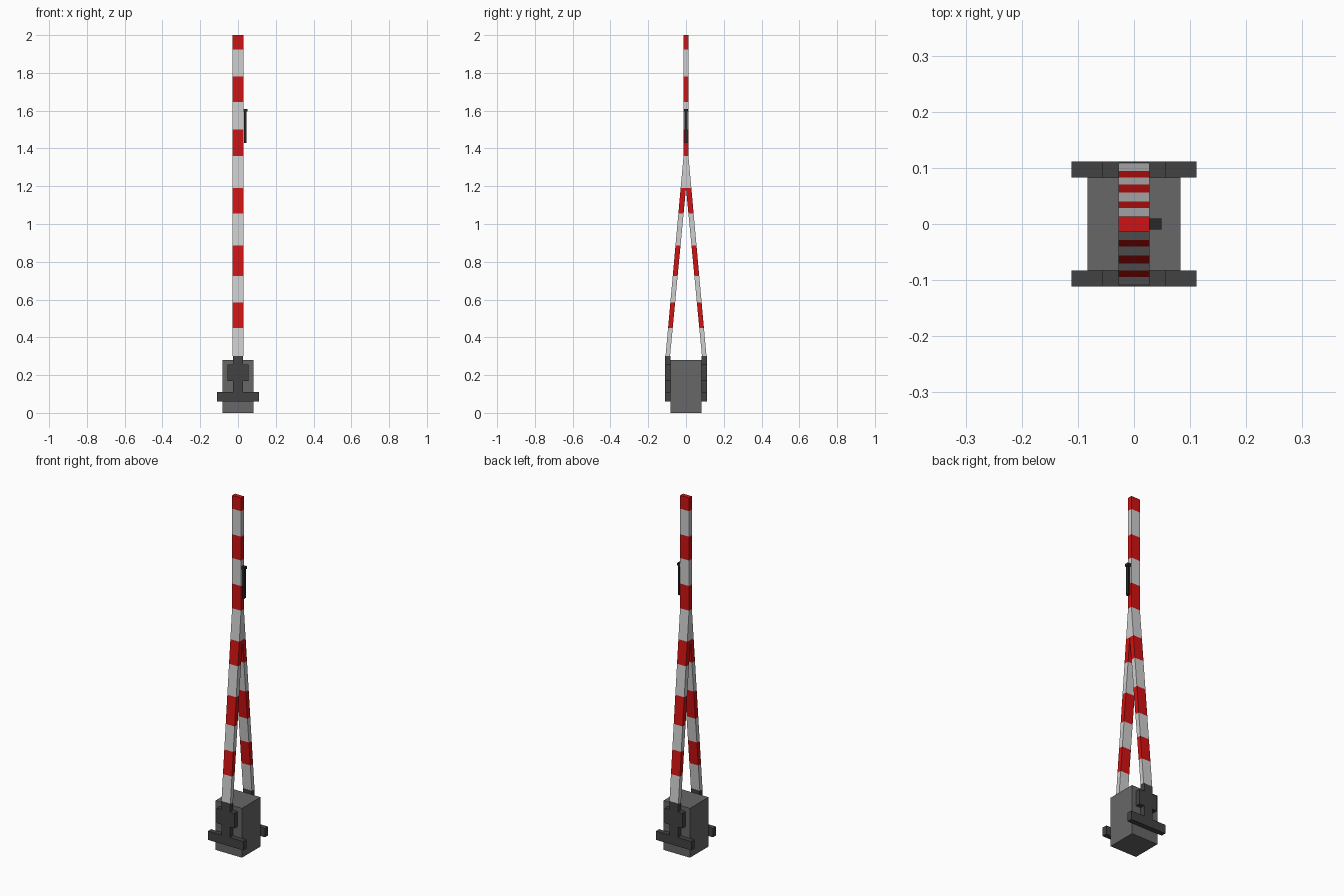
import bpy, bmesh

cube = bpy.data.objects.get("Cube")
if cube:
    bpy.data.objects.remove(cube, do_unlink=True)


def material(name, r, g, b):
    m = bpy.data.materials.new(name)
    m.use_nodes = True
    m.diffuse_color = (r, g, b, 1)
    bsdf = m.node_tree.nodes["Principled BSDF"]
    bsdf.inputs["Base Color"].default_value = (r, g, b, 1)
    bsdf.inputs["Roughness"].default_value = 0.8
    return m


RED = material("signal red", 0.64, 0.006, 0.006)
WHITE = material("pale grey white", 0.62, 0.62, 0.62)
GREY = material("housing grey", 0.135, 0.135, 0.135)
DARK = material("bracket dark grey", 0.055, 0.055, 0.055)
BLACK = material("lamp black", 0.02, 0.02, 0.02)


def finish(name, bm, *mats):
    bmesh.ops.recalc_face_normals(bm, faces=bm.faces)
    me = bpy.data.meshes.new(name)
    bm.to_mesh(me)
    bm.free()
    for m in mats:
        me.materials.append(m)
    ob = bpy.data.objects.new(name, me)
    bpy.context.scene.collection.objects.link(ob)
    return ob


def mirror_y(ob):
    mod = ob.modifiers.new("mirror", 'MIRROR')
    mod.use_axis = (False, True, False)
    mod.merge_threshold = 0.0005


def box(name, lo, hi, mat):
    bm = bmesh.new()
    bmesh.ops.create_cube(bm, size=1)
    for v in bm.verts:
        v.co = [a if c < 0 else b for a, b, c in zip(lo, hi, v.co)]
    return finish(name, bm, mat)


# Housing block
box("housing", (-0.083, -0.083, 0), (0.083, 0.083, 0.28), GREY)

# Cross-shaped bracket, one on the front and one on the back
half = [(0.111, 0.06), (0.111, 0.11), (0.026, 0.11), (0.026, 0.17),
        (0.056, 0.17), (0.056, 0.255), (0.026, 0.255), (0.026, 0.30)]
outline = half + [(-x, z) for x, z in reversed(half)]
bm = bmesh.new()
face = bm.faces.new([bm.verts.new((x, -0.083, z)) for x, z in outline])
ext = bmesh.ops.extrude_face_region(bm, geom=[face])
for v in ext["geom"]:
    if isinstance(v, bmesh.types.BMVert):
        v.co.y = -0.111
mirror_y(finish("bracket", bm, DARK))

# Striped forked boom: half of it, split at every stripe edge, then mirrored
W, FORK, JOIN = 0.028, 1.19, 1.36
levels = [0.30, 0.45, 0.585, 0.725, 0.885, 1.055, FORK, JOIN,
          1.50, 1.645, 1.78, 1.925, 2.0]
reds = {1, 3, 5, 7, 9, 11}
bm = bmesh.new()
rings = []
for z in levels:
    inner = max(0, (FORK - z) * 0.095)
    outer = 0.013 + max(0, (JOIN - z) * 0.09)
    rings.append([bm.verts.new((x, -y, z)) for x, y in
                  ((-W, outer), (W, outer), (W, inner), (-W, inner))])
bm.faces.new(rings[0])
bm.faces.new(rings[-1]).material_index = 1
for i, (low, high) in enumerate(zip(rings, rings[1:])):
    for k in range(4):
        n = (k + 1) % 4
        f = bm.faces.new((low[k], low[n], high[n], high[k]))
        f.material_index = 1 if i in reds else 0
bmesh.ops.recalc_face_normals(bm, faces=bm.faces)
seam = [f for f in bm.faces if all(abs(v.co.y) < 1e-6 for v in f.verts)]
bmesh.ops.delete(bm, geom=seam, context='FACES')
mirror_y(finish("striped_boom", bm, WHITE, RED))

# Hanging lamp on the left side of the boom
box("lamp_arm", (0.027, -0.010, 1.595), (0.049, 0.010, 1.61), BLACK)
box("lamp_rod", (0.033, -0.009, 1.43), (0.044, 0.009, 1.595), BLACK)
